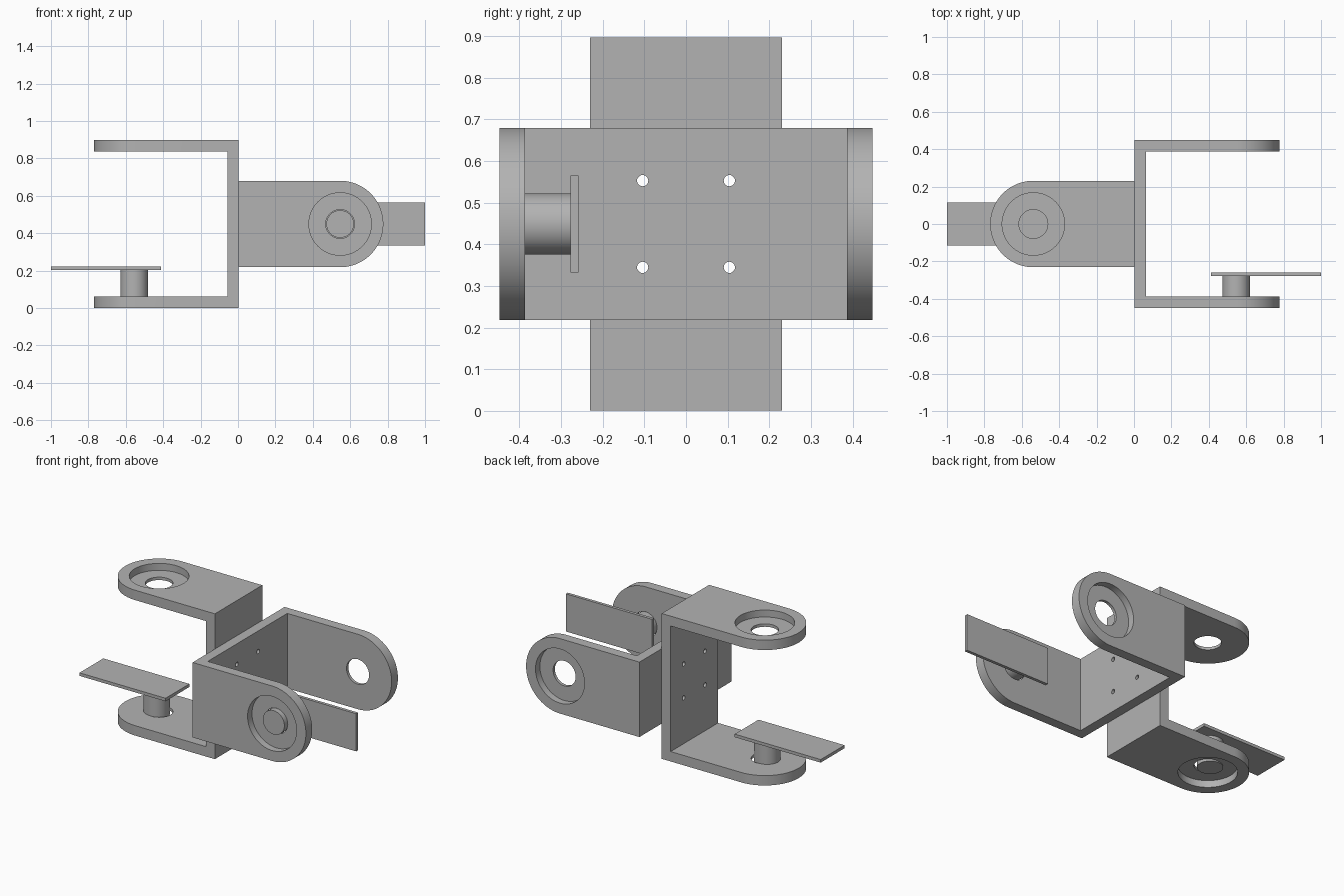
import bpy, bmesh, math
from mathutils import Matrix

if "Cube" in bpy.data.objects:
    bpy.data.objects.remove(bpy.data.objects["Cube"], do_unlink=True)

HALF = 0.448      # half the bracket's outer span
WALL = 0.061      # sheet thickness
WIDTH = 0.231     # half the arm width, also the rounded end radius
PIVOT = 0.542     # distance from back plate to pivot axis
RECESS = 0.043

grey = bpy.data.materials.new("plain grey")
grey.use_nodes = True
colour = (0.45, 0.45, 0.45, 1)
grey.diffuse_color = colour
grey.node_tree.nodes["Principled BSDF"].inputs["Base Color"].default_value = colour


def prism(name, outline, depth):
    """Solid from an outline of 3D points pushed along a depth vector."""
    bm = bmesh.new()
    face = bm.faces.new([bm.verts.new(p) for p in outline])
    top = bmesh.ops.extrude_face_region(bm, geom=[face])["geom"]
    bmesh.ops.translate(bm, vec=depth, verts=[v for v in top if isinstance(v, bmesh.types.BMVert)])
    bmesh.ops.recalc_face_normals(bm, faces=bm.faces)
    mesh = bpy.data.meshes.new(name)
    bm.to_mesh(mesh)
    bm.free()
    mesh.materials.append(grey)
    obj = bpy.data.objects.new(name, mesh)
    bpy.context.collection.objects.link(obj)
    return obj


def box(name, x0, x1, half_y, z0, z1):
    return prism(name, [(x0, -half_y, z0), (x1, -half_y, z0), (x1, half_y, z0), (x0, half_y, z0)],
                 (0, 0, z1 - z0))


def disc(name, x, radius, z0, z1, sides=64):
    ring = [math.tau * i / sides for i in range(sides)]
    return prism(name, [(x + radius * math.cos(a), radius * math.sin(a), z0) for a in ring],
                 (0, 0, z1 - z0))


def carve(obj, cutter, operation="DIFFERENCE"):
    bpy.context.view_layer.objects.active = obj
    mod = obj.modifiers.new("cut", "BOOLEAN")
    mod.operation, mod.solver, mod.object = operation, "EXACT", cutter
    bpy.ops.object.modifier_apply(modifier=mod.name)
    bpy.data.objects.remove(cutter, do_unlink=True)


def finish(obj, frame):
    obj.data.transform(frame)
    bpy.ops.object.select_all(action="DESELECT")
    obj.select_set(True)
    bpy.context.view_layer.objects.active = obj
    bpy.ops.object.shade_smooth_by_angle(angle=math.radians(30))


def bracket(name, frame):
    # U-shaped sheet, extruded across its width
    reach, inner = PIVOT + WIDTH, HALF - WALL
    profile = [(0, -HALF), (reach, -HALF), (reach, -inner), (WALL, -inner),
               (WALL, inner), (reach, inner), (reach, HALF), (0, HALF)]
    body = prism(name, [(x, -WIDTH, z) for x, z in profile], (0, 2 * WIDTH, 0))
    # Round the arm ends
    arc = [math.pi * (i / 48 - 0.5) for i in range(49)]
    rounded = [(PIVOT + WIDTH * math.cos(a), WIDTH * math.sin(a), -1) for a in arc]
    outline = [(-0.1, -0.5, -1), (WALL * 2, -0.5, -1), (WALL * 2, -WIDTH, -1)] + rounded
    outline += [(WALL * 2, WIDTH, -1), (WALL * 2, 0.5, -1), (-0.1, 0.5, -1)]
    carve(body, prism("outline_cutter", outline, (0, 0, 2)), "INTERSECT")
    # Pivot holes and outer recesses
    carve(body, disc("pivot_cutter", PIVOT, 0.077, -1, 1))
    for side in (-1, 1):
        carve(body, disc("recess_cutter", PIVOT, 0.167, side * (HALF - RECESS), side))
    # Screw holes through the back plate
    for y in (-0.104, 0.104):
        for z in (-0.104, 0.104):
            hole = disc("screw_cutter", 0, 0.0135, -0.2, 0.2, 24)
            hole.data.transform(Matrix.Translation((0, y, z)) @ Matrix.Rotation(math.pi / 2, 4, "Y"))
            carve(body, hole)
    finish(body, frame)


def horn(name, frame, axis, shaft_start, plate_start, plate_x):
    # Round shaft through the arm carrying a thin flat lever
    finish(disc(name + "_shaft", axis, 0.0735, shaft_start, plate_start), frame)
    finish(box(name + "_lever", *plate_x, 0.116, plate_start, plate_start + 0.019), frame)


centre = Matrix.Translation((0.004, 0, 0.449))
sideways = centre @ Matrix.Rotation(-math.pi / 2, 4, "X")
upright = centre @ Matrix.Rotation(math.pi, 4, "Z")

bracket("left_bracket", sideways)
bracket("right_bracket", upright)
horn("left_horn", sideways, PIVOT, -HALF + 0.015, -0.277, (0.407, 0.996))
horn("right_horn", upright, PIVOT + 0.017, -HALF + 0.038, -0.247, (0.417, 1.004))
